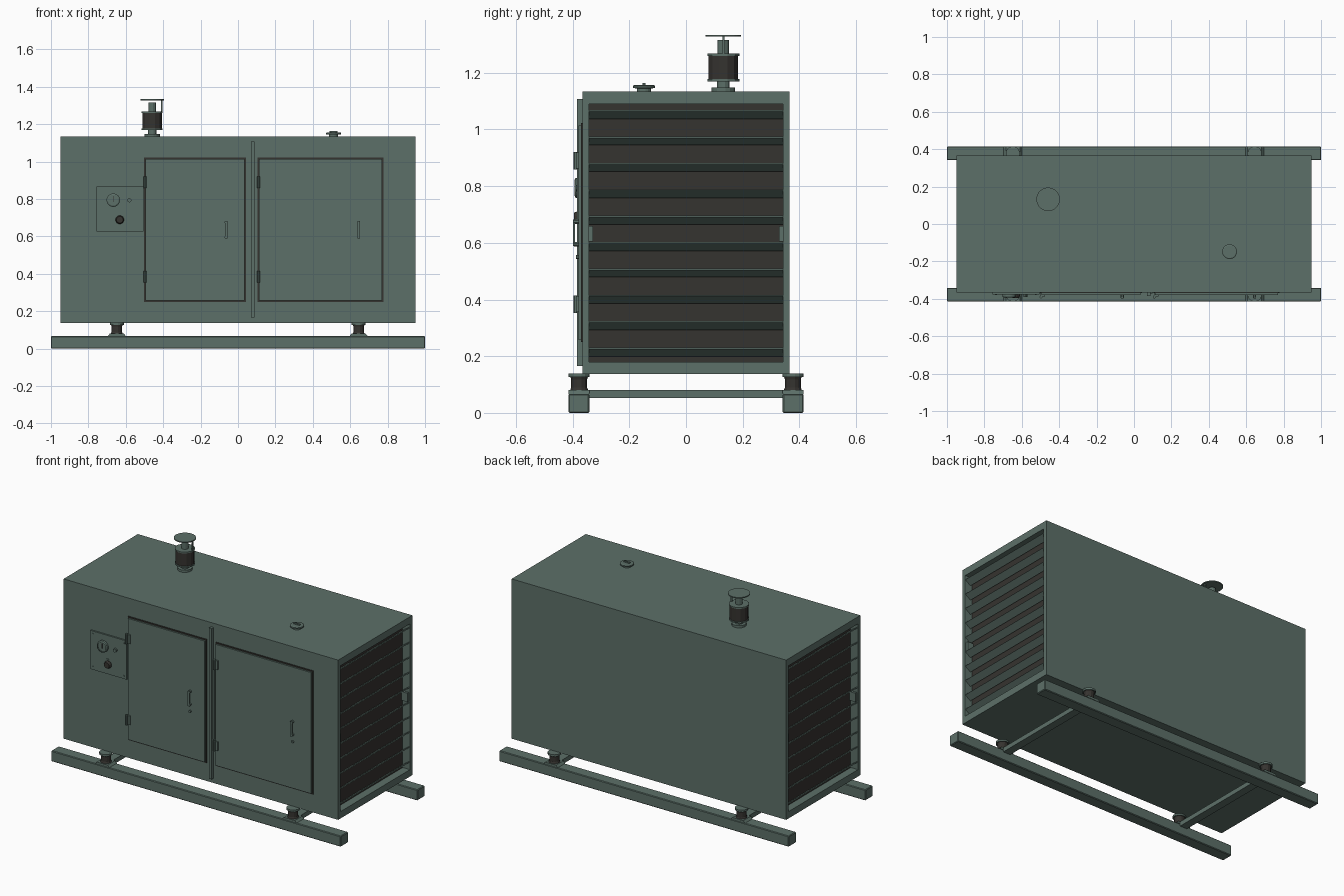
import bpy, bmesh, math
from mathutils import Matrix, Vector

if "Cube" in bpy.data.objects:
    bpy.data.objects.remove(bpy.data.objects["Cube"])


def material(name, rgb):
    m = bpy.data.materials.new(name)
    m.diffuse_color = (*rgb, 1)
    m.use_nodes = True
    m.node_tree.nodes["Principled BSDF"].inputs["Base Color"].default_value = m.diffuse_color
    return m


GREEN = material("grey_green_paint", (0.108, 0.162, 0.140))
DARK = material("dark_rubber", (0.036, 0.033, 0.029))


def finish(name, bm, mats):
    bmesh.ops.recalc_face_normals(bm, faces=bm.faces)
    me = bpy.data.meshes.new(name)
    bm.to_mesh(me)
    bm.free()
    for m in mats:
        me.materials.append(m)
    ob = bpy.data.objects.new(name, me)
    bpy.context.collection.objects.link(ob)
    return ob


def box(name, x, y, z, mat=GREEN, bevel=0):
    """Box from (min, max) ranges."""
    bm = bmesh.new()
    bmesh.ops.create_cube(bm, size=1)
    for v in bm.verts:
        v.co = [r[0] if c < 0 else r[1] for c, r in zip(v.co, (x, y, z))]
    if bevel:
        bmesh.ops.bevel(bm, geom=bm.edges[:], offset=bevel, segments=1, affect='EDGES')
    return finish(name, bm, [mat])


def lathe(name, profile, loc, sides=12, mat=GREEN, axis='Z'):
    """Closed turned solid from (radius, height) points; axis 'Y' points to the front."""
    bm = bmesh.new()
    rings = [[bm.verts.new((r * math.cos(2 * math.pi * (i + .5) / sides),
                            r * math.sin(2 * math.pi * (i + .5) / sides), h))
              for i in range(sides)] for r, h in profile]
    for a, b in zip(rings, rings[1:]):
        for i in range(sides):
            j = (i + 1) % sides
            bm.faces.new((a[i], a[j], b[j], b[i]))
    bm.faces.new(rings[0])
    bm.faces.new(rings[-1])
    if axis == 'Y':
        bm.transform(Matrix.Rotation(math.radians(90), 4, 'X'))
    bm.transform(Matrix.Translation(loc))
    return finish(name, bm, [mat])


def disc(name, r, h, loc, **kw):
    return lathe(name, [(r, 0), (r, h)], loc, **kw)


# Housing with recessed dark openings at both ends
FX, FY, Z0, Z1 = 0.948, 0.366, 0.137, 1.134
bm = bmesh.new()
bmesh.ops.create_cube(bm, size=1)
for v in bm.verts:
    v.co = (v.co.x * 2 * FX, v.co.y * 2 * FY, Z0 if v.co.z < 0 else Z1)
ends = [f for f in bm.faces if abs(f.normal.x) > .9]
bmesh.ops.inset_individual(bm, faces=ends, thickness=0.03)
for f in ends:
    s = 1 if f.calc_center_median().x > 0 else -1
    for v in f.verts:
        v.co.y = math.copysign(0.342, v.co.y)
        v.co.z = 0.18 if v.co.z < .6 else 1.09
    back = bmesh.ops.extrude_discrete_faces(bm, faces=[f])['faces'][0]
    for v in back.verts:
        v.co.x -= s * 0.05
    back.material_index = 1
finish("housing", bm, [GREEN, DARK])

# Louvre slats and side brackets
for s, side in ((1, "right"), (-1, "left")):
    for i in range(10):
        bm = bmesh.new()
        bmesh.ops.create_cube(bm, size=1)
        bmesh.ops.scale(bm, vec=(0.045, 0.684, 0.006), verts=bm.verts)
        bm.transform(Matrix.Translation((s * (FX - 0.022), 0, 0.215 + i * 0.0931))
                     @ Matrix.Rotation(math.radians(-35 * s), 4, 'Y'))
        finish(f"{side}_louvre_slat_{i + 1}", bm, [GREEN])
    for t in (-1, 1):
        box(f"{side}_louvre_bracket", sorted((s * 0.90, s * 0.94)),
            sorted((t * 0.342, t * 0.328)), (0.605, 0.66))

# Skids, cross members and rubber mounts
for s, side in ((-1, "front"), (1, "back")):
    box(f"{side}_skid", (-1, 1), sorted((s * 0.341, s * 0.415)), (0, 0.067), bevel=0.004)
    for x in (-0.648, 0.645):
        c = (x, s * 0.377, 0)
        pad = box(f"{side}_mount_pad", (x - .05, x + .05), (c[1] - .037, c[1] + .037), (0.066, 0.08))
        for v in pad.data.vertices:
            if v.co.z > .07:
                v.co.x = x + (v.co.x - x) * 0.75
        lathe(f"{side}_rubber_mount", [(.033, .079), (.029, .09), (.029, .118), (.033, .13)], c, mat=DARK)
        disc(f"{side}_mount_flange", 0.038, 0.012, (x, c[1], 0.127), sides=16)
for x in (-0.648, 0.645):
    box("cross_member", (x - .025, x + .025), (-0.345, 0.345), (0.052, 0.08))

# Doors with hinges, handles and locks
for name, x0, x1, hx in (("left_door", -0.499, 0.040, -0.063), ("right_door", 0.107, 0.775, 0.645)):
    box(name + "_seal", (x0 - .003, x1 + .003), (-0.370, -0.36), (0.25, 1.022), DARK)
    box(name, (x0 + .004, x1 - .004), (-0.380, -0.36), (0.258, 1.014))
    for z in (0.384, 0.890):
        box(name + "_hinge_leaf", (x0, x0 + .024), (-0.388, -0.37), (z - .028, z + .028))
        disc(name + "_hinge_pin", 0.008, 0.062, (x0 + .002, -0.390, z - .031), sides=8)
    box(name + "_handle_grip", (hx - .006, hx + .006), (-0.399, -0.391), (0.588, 0.682))
    for z in (0.595, 0.675):
        disc(name + "_handle_post", 0.009, 0.018, (hx, -0.378, z), sides=8, axis='Y')
    disc(name + "_lock", 0.008, 0.010, (hx, -0.378, 0.55), sides=8, axis='Y')

# Centre post between the doors
box("centre_post", (0.070, 0.088), (-0.385, -0.36), (0.166, 1.108))
box("post_seal", (0.086, 0.099), (-0.372, -0.36), (0.413, 0.860))

# Control panel
box("control_panel", (-0.757, -0.506), (-0.376, -0.36), (0.627, 0.868))
for x in (-0.738, -0.525):
    for z in (0.645, 0.85):
        disc("panel_screw", 0.005, 0.004, (x, -0.375, z), sides=8, axis='Y')
lathe("gauge", [(.036, 0), (.036, .014), (.029, .018), (.029, .012)], (-0.667, -0.375, 0.794), sides=20, axis='Y')
box("gauge_needle", (-0.669, -0.665), (-0.391, -0.385), (0.785, 0.815), DARK)
disc("indicator_lamp", 0.011, 0.014, (-0.581, -0.375, 0.793), sides=10, axis='Y')
lathe("selector_knob", [(.023, 0), (.023, .008), (.018, .020)], (-0.632, -0.375, 0.689), axis='Y', mat=DARK)
box("selector_mark", (-0.645, -0.619), (-0.379, -0.37), (0.716, 0.722))

# Exhaust stack with rain cap
EX = (-0.459, 0.132, 0)
disc("exhaust_flange", 0.042, 0.016, (EX[0], EX[1], 1.132), sides=16)
disc("exhaust_neck", 0.023, 0.03, (EX[0], EX[1], 1.145))
disc("muffler_bottom_rim", 0.058, 0.008, (EX[0], EX[1], 1.170))
disc("muffler", 0.054, 0.09, (EX[0], EX[1], 1.175), mat=DARK)
disc("muffler_top_rim", 0.058, 0.008, (EX[0], EX[1], 1.260))
disc("exhaust_outlet", 0.021, 0.05, (EX[0], EX[1], 1.266))
disc("rain_cap", 0.063, 0.006, (EX[0], EX[1], 1.328), sides=24)
box("rain_cap_post", (-0.412, -0.404), (0.128, 0.136), (1.262, 1.330))

# Fuel filler cap
lathe("filler_cap", [(.025, 1.132), (.025, 1.145), (.040, 1.146), (.040, 1.154), (.034, 1.157)],
      (0.511, -0.148, 0), sides=16)
box("filler_cap_grip", (0.490, 0.532), (-0.153, -0.143), (1.154, 1.164))
